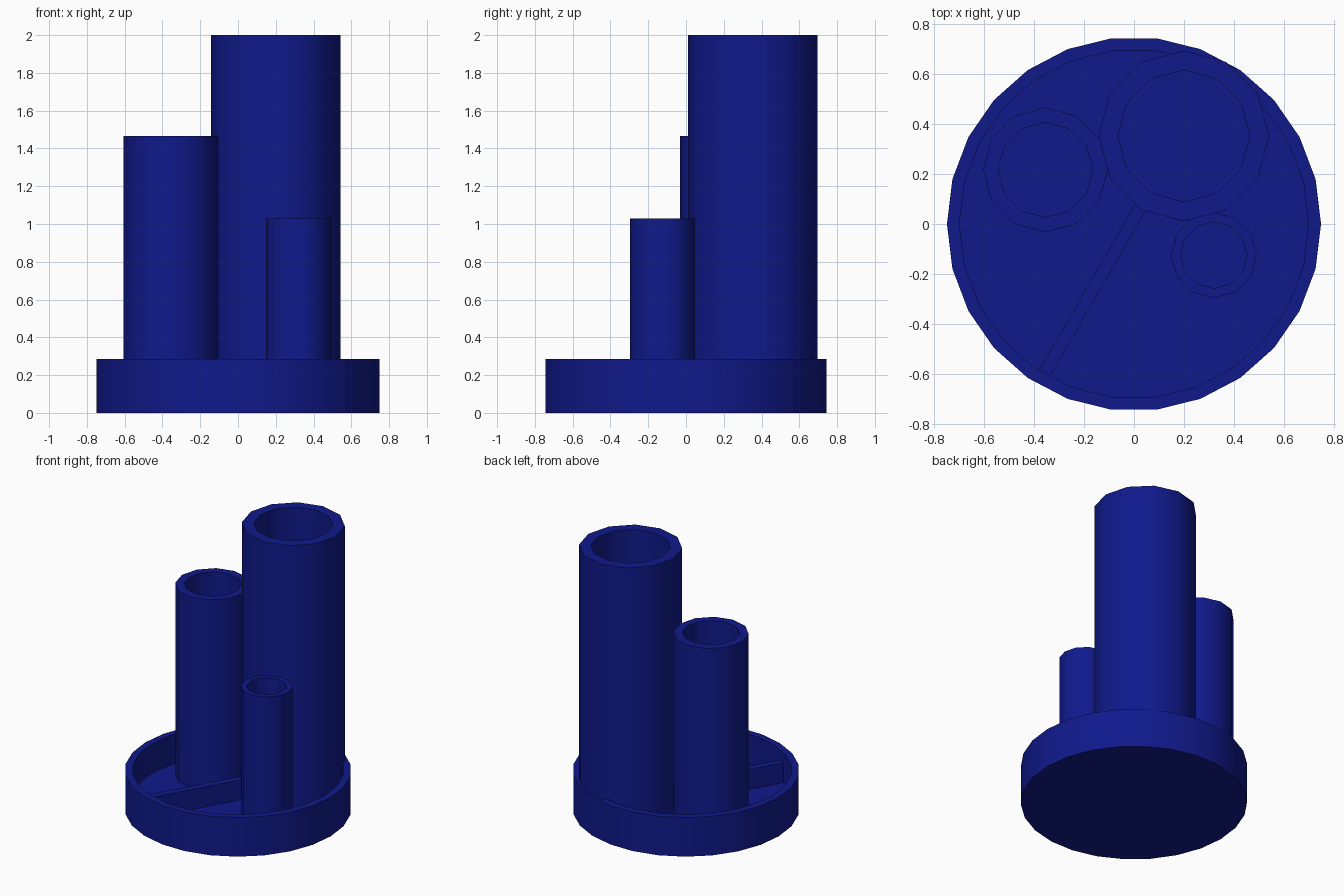
import bpy, bmesh, math
from mathutils import Matrix

if "Cube" in bpy.data.objects:
    bpy.data.objects.remove(bpy.data.objects["Cube"])

blue = bpy.data.materials.new("dark_blue")
blue.diffuse_color = (0.005, 0.01, 0.26, 1)
blue.use_nodes = True
blue.node_tree.nodes["Principled BSDF"].inputs["Base Color"].default_value = blue.diffuse_color


def finish(name, bm, smooth=True):
    bmesh.ops.recalc_face_normals(bm, faces=bm.faces)
    me = bpy.data.meshes.new(name)
    bm.to_mesh(me)
    bm.free()
    ob = bpy.data.objects.new(name, me)
    bpy.context.collection.objects.link(ob)
    me.materials.append(blue)
    if smooth:
        bpy.ops.object.select_all(action='DESELECT')
        ob.select_set(True)
        bpy.context.view_layer.objects.active = ob
        bpy.ops.object.shade_smooth_by_angle(angle=math.radians(40))
    return ob


def turned(name, centre, profile, sides, closed=False):
    """Turn a (radius, z) profile; a closed profile is a tube, an open one gets end caps."""
    bm = bmesh.new()
    cx, cy = centre
    steps = [2 * math.pi * i / sides for i in range(sides)]
    rings = [[bm.verts.new((cx + r * math.cos(a), cy + r * math.sin(a), z)) for a in steps]
             for r, z in profile]
    pairs = list(zip(rings, rings[1:]))
    if closed:
        pairs.append((rings[-1], rings[0]))
    else:
        bm.faces.new(rings[0])
        bm.faces.new(rings[-1])
    for lo, hi in pairs:
        for i in range(sides):
            j = (i + 1) % sides
            bm.faces.new((lo[i], lo[j], hi[j], hi[i]))
    return finish(name, bm)


FLOOR = 0.07

# Round tray with a raised rim
turned("tray", (0, 0), [(0.75, 0), (0.75, 0.285), (0.70, 0.285), (0.70, FLOOR)], 26)

# Three open pen tubes standing on the tray floor
for name, centre, ro, ri, top in (
        ("large_tube", (0.20, 0.353), 0.342, 0.264, 2.0),
        ("medium_tube", (-0.355, 0.217), 0.25, 0.19, 1.465),
        ("small_tube", (0.32, -0.125), 0.172, 0.133, 1.03)):
    turned(name, centre, [(ro, FLOOR), (ro, top), (ri, top), (ri, FLOOR)], 12, closed=True)

# Low divider from the large tube to the rim
x0, y0, x1, y1 = 0.025, 0.065, -0.365, -0.61
length = math.hypot(x1 - x0, y1 - y0)
z0, z1 = FLOOR - 0.01, 0.215
bm = bmesh.new()
bmesh.ops.create_cube(bm, size=1, matrix=(
    Matrix.Translation(((x0 + x1) / 2, (y0 + y1) / 2, (z0 + z1) / 2))
    @ Matrix.Rotation(math.atan2(y1 - y0, x1 - x0), 4, 'Z')
    @ Matrix.Diagonal((length, 0.05, z1 - z0, 1))))
finish("divider", bm, smooth=False)
